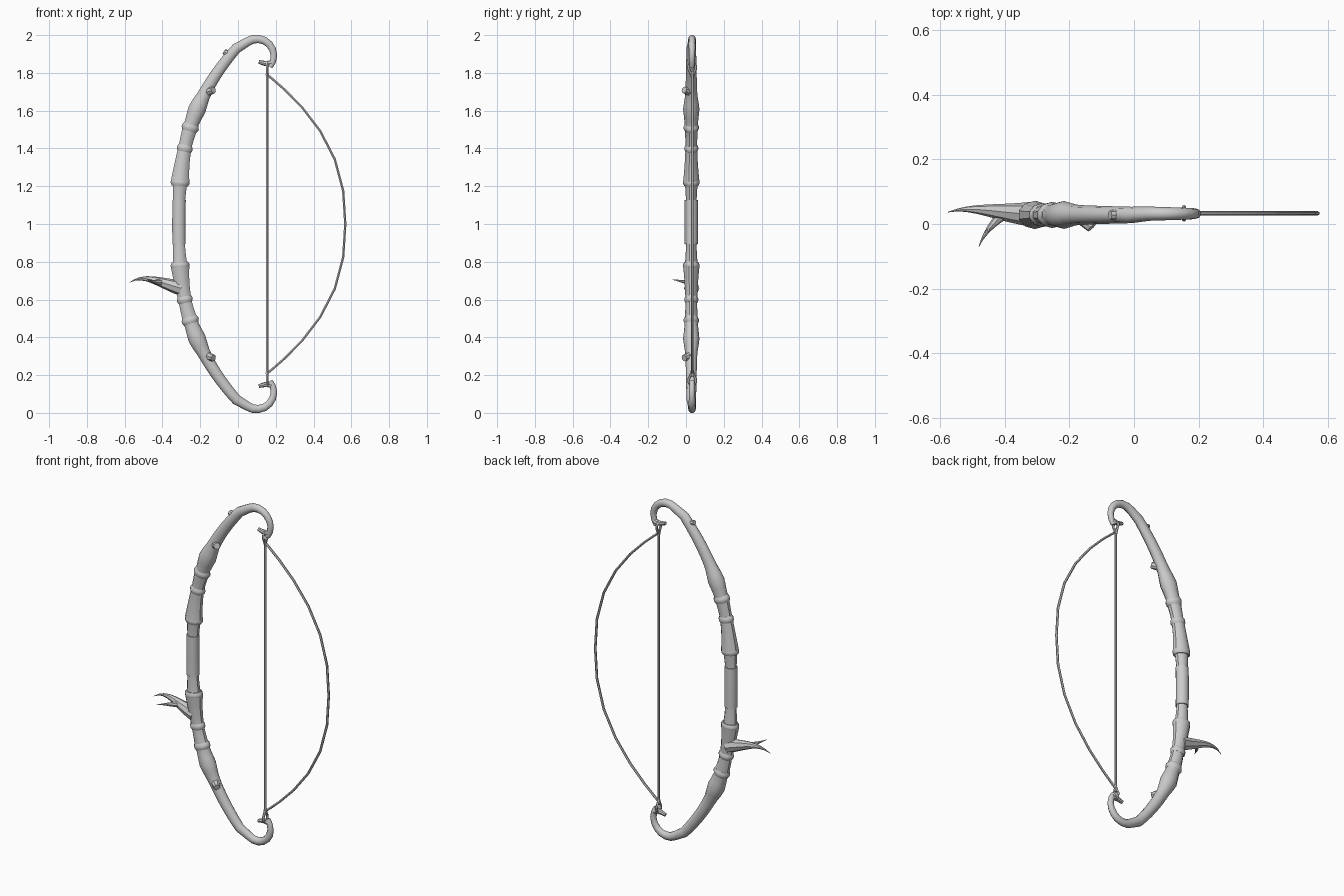
import bpy, bmesh, math
from mathutils import Vector
from mathutils.geometry import interpolate_bezier

cube = bpy.data.objects.get("Cube")
if cube:
    bpy.data.objects.remove(cube)

color = (0.6, 0.6, 0.6, 1)
grey = bpy.data.materials.new("plain grey")
grey.use_nodes = True
grey.diffuse_color = color
grey.node_tree.nodes["Principled BSDF"].inputs["Base Color"].default_value = color

LIMB_Y = 0.028
STRING_Y = 0.033
STRING_X = 0.155
STRING_RADIUS = 0.007
STRING_TOP = 1.79


def tube(name, path, radii, sides=8, depth=1.0):
    """Sweep a ring of varying radius along a path; depth squashes it across y."""
    bm = bmesh.new()
    path = [Vector(point) for point in path]
    last = len(path) - 1
    rings = []
    for i, (point, radius) in enumerate(zip(path, radii)):
        tangent = (path[min(i + 1, last)] - path[max(i - 1, 0)]).normalized()
        reference = Vector((0, 1, 0)) if abs(tangent.y) < 0.8 else Vector((0, 0, 1))
        across = (reference - tangent * reference.dot(tangent)).normalized()
        outward = tangent.cross(across)
        angles = [math.tau * k / sides for k in range(sides)]
        rings.append([bm.verts.new(point + across * (math.cos(angle) * radius * depth)
                                   + outward * (math.sin(angle) * radius))
                      for angle in angles])
    for lower, upper in zip(rings, rings[1:]):
        for k in range(sides):
            following = (k + 1) % sides
            bm.faces.new((lower[k], lower[following], upper[following], upper[k]))
    bm.faces.new(rings[0])
    bm.faces.new(rings[-1])
    bmesh.ops.recalc_face_normals(bm, faces=bm.faces)
    mesh = bpy.data.meshes.new(name)
    bm.to_mesh(mesh)
    bm.free()
    mesh.materials.append(grey)
    part = bpy.data.objects.new(name, mesh)
    bpy.context.collection.objects.link(part)
    bpy.ops.object.select_all(action='DESELECT')
    part.select_set(True)
    bpy.context.view_layer.objects.active = part
    bpy.ops.object.shade_smooth_by_angle(angle=math.radians(40))


def steps(start, end, count):
    return [start + (end - start) * i / (count - 1) for i in range(count)]


def bow_point(z):
    """Centreline of the bow, bending away from the grip."""
    return (0.37 * abs(z - 1) ** 2.7 - 0.313, LIMB_Y, z)


def paired(name, path, radii, sides=8, depth=1.0):
    """Build a part on the upper limb and its mirror on the lower limb."""
    tube("upper_" + name, path, radii, sides, depth)
    tube("lower_" + name, [(x, y, 2 - z) for x, y, z in path], radii, sides, depth)


def segment(name, start, end, narrow, wide):
    """Bamboo-like piece that flares towards its end height."""
    heights = steps(start, end, 6)
    radii = [narrow + (wide - narrow) * t ** 1.6 for t in steps(0, 1, 6)]
    paired(name, [bow_point(z) for z in heights], radii, 10, 0.84)


def ring(name, z, radius):
    """Rounded lip around a joint."""
    heights = steps(z - 0.018, z + 0.018, 4)
    inner = radius - 0.007
    paired(name, [bow_point(h) for h in heights], [inner, radius, radius, inner], 10, 0.84)


# Jointed middle of the bow
tube("grip", [bow_point(z) for z in steps(0.893, 1.127, 5)], [0.037] * 5, 10, 0.94)
segment("inner_segment", 1.1, 1.21, 0.033, 0.04)
segment("middle_segment", 1.41, 1.22, 0.037, 0.052)
ring("middle_lip", 1.22, 0.052)
ring("middle_ring", 1.4, 0.044)
segment("outer_segment", 1.4, 1.51, 0.036, 0.042)
ring("outer_ring", 1.51, 0.048)

# Limb with a swollen base, then a round hook
heights = steps(1.5, 1.93, 13)
limb = [bow_point(z) for z in heights]
limb_radii = [0.04 - 0.026 * (z - 1.5) + 0.012 * math.exp(-((z - 1.61) / 0.05) ** 2)
              for z in heights]
hook = [(0.1 + 0.09 * math.cos(a), LIMB_Y + 0.004, 1.89 + 0.09 * math.sin(a))
        for a in map(math.radians, steps(125, -40, 9))]
paired("limb", limb + hook, limb_radii + steps(0.025, 0.016, 9), 10, 0.88)

# Flared nock at the tip of the hook
paired("nock", [(x, STRING_Y, 1.847 + abs(x - STRING_X) / 4) for x in steps(0.18, 0.11, 5)],
       steps(0.017, 0.01, 5))

# String loop straddling the nock, and the knot under it
for label, side in (("front", -1), ("back", 1)):
    loop = [(STRING_X, STRING_Y + side * 0.02 * math.sin(math.pi * t), 1.78 + 0.08 * t ** 0.7)
            for t in steps(0, 1, 6)]
    paired(label + "_loop", loop, [STRING_RADIUS] * 6, 6)
paired("knot", [(STRING_X, STRING_Y, z) for z in steps(1.77, 1.81, 3)],
       [STRING_RADIUS, 0.01, STRING_RADIUS], 6)

# Broken stubs on the front of each limb, and a bud near the upper hook
paired("stub", [(-0.16, 0.02, 1.7), (-0.13, -0.01, 1.71)], [0.024, 0.018])
tube("upper_bud", [(-0.03, LIMB_Y, 1.89), (-0.075, LIMB_Y, 1.913)], [0.022, 0.014])


def shoot(name, root, bend, rise, tip, thickness):
    """Curved twig tapering to a point."""
    path = interpolate_bezier(Vector(root), Vector(bend), Vector(rise), Vector(tip), 9)
    tube(name, path, [thickness * (1 - t) ** 1.2 + 0.001 for t in steps(0, 1, 9)])


shoot("branch", (-0.3, 0.03, 0.66), (-0.42, 0.03, 0.69), (-0.5, 0.06, 0.74),
      (-0.575, 0.037, 0.69), 0.04)
shoot("twig", (-0.4, 0.035, 0.69), (-0.44, 0, 0.69), (-0.465, -0.03, 0.7),
      (-0.48, -0.07, 0.705), 0.018)

# Straight string and drawn string
tube("straight_string", [(STRING_X, STRING_Y, z) for z in (2 - STRING_TOP, STRING_TOP)],
     [STRING_RADIUS] * 2, 6)
reach = STRING_TOP - 1
drawn = [(STRING_X + 0.413 * (1 - abs(t) ** 2.4), STRING_Y, 1 + reach * t)
         for t in map(math.sin, steps(-math.pi / 2, math.pi / 2, 15))]
tube("drawn_string", drawn, [STRING_RADIUS] * 15, 6)
